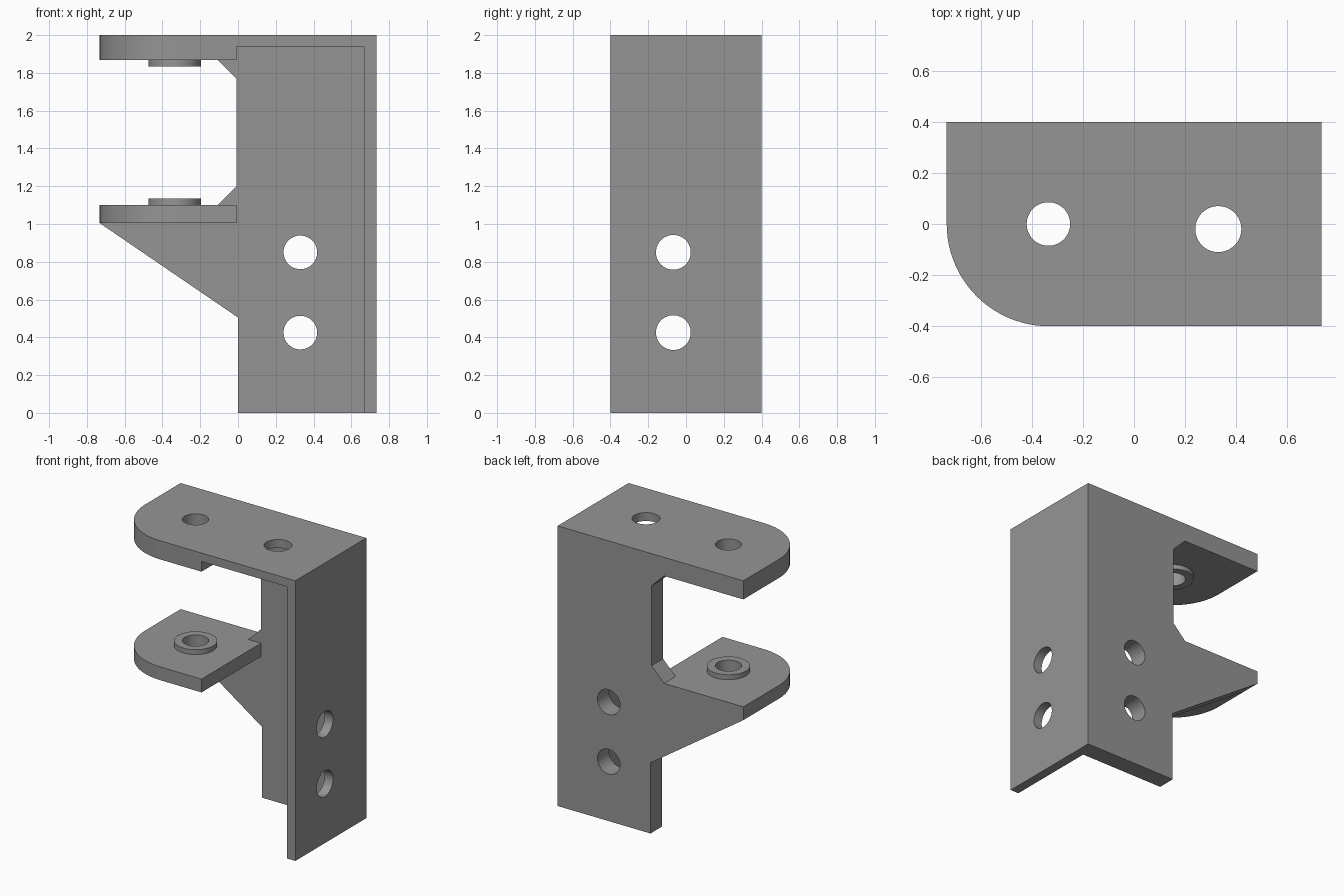
import bpy, bmesh, math
from mathutils import Matrix, Vector

if "Cube" in bpy.data.objects:
    bpy.data.objects.remove(bpy.data.objects["Cube"])

steel = bpy.data.materials.new("grey steel")
steel.diffuse_color = (0.3, 0.3, 0.3, 1)
steel.use_nodes = True
steel.node_tree.nodes["Principled BSDF"].inputs["Base Color"].default_value = steel.diffuse_color


def add_object(name, bm):
    bmesh.ops.recalc_face_normals(bm, faces=bm.faces)
    mesh = bpy.data.meshes.new(name)
    bm.to_mesh(mesh)
    bm.free()
    mesh.materials.append(steel)
    ob = bpy.data.objects.new(name, mesh)
    bpy.context.collection.objects.link(ob)
    return ob


def prism(name, points, extrude):
    """Extrude a closed outline of 3D points along a vector."""
    bm = bmesh.new()
    face = bm.faces.new([bm.verts.new(p) for p in points])
    new = bmesh.ops.extrude_face_region(bm, geom=[face])["geom"]
    bmesh.ops.translate(bm, vec=Vector(extrude),
                        verts=[v for v in new if isinstance(v, bmesh.types.BMVert)])
    return add_object(name, bm)


def box(name, x0, x1, y0, y1, z0, z1):
    return prism(name, [(x0, y0, z0), (x1, y0, z0), (x1, y1, z0), (x0, y1, z0)],
                 (0, 0, z1 - z0))


def cylinder(name, centre, radius, depth, axis="Z"):
    turn = {"X": Matrix.Rotation(math.pi / 2, 4, "Y"),
            "Y": Matrix.Rotation(math.pi / 2, 4, "X"),
            "Z": Matrix()}[axis]
    bm = bmesh.new()
    bmesh.ops.create_cone(bm, cap_ends=True, segments=64, radius1=radius,
                          radius2=radius, depth=depth,
                          matrix=Matrix.Translation(centre) @ turn)
    return add_object(name, bm)


def combine(target, other, operation):
    """Apply one boolean and remove the helper object."""
    other.hide_render = True
    mod = target.modifiers.new("combine", "BOOLEAN")
    mod.operation, mod.object, mod.solver = operation, other, "EXACT"
    bpy.context.view_layer.objects.active = target
    bpy.ops.object.modifier_apply(modifier=mod.name)
    bpy.data.objects.remove(other)


W, D = 0.733, 0.40          # half width, half depth
EDGE = -0.008               # inner edge of the arms
LOW0, LOW1 = 1.005, 1.10    # lower arm
UP0 = 1.867                 # underside of upper arm
PIVOT = -0.335

# Back plate with the sloping gusset and chamfered throat
outline = [(0, 0), (W, 0), (W, 2), (-W, 2), (-W, UP0), (-0.107, UP0),
           (EDGE, 1.77), (EDGE, 1.20), (-0.107, LOW1), (-W, LOW1),
           (-W, LOW0), (0, 0.505)]
bracket = prism("bracket", [(x, D, z) for x, z in outline], (0, -0.13, 0))


# Arms with one rounded front corner
def arm(name, z0, z1):
    arc = [math.pi + math.pi / 2 * i / 24 for i in range(25)]
    pts = [(-W + D + D * math.cos(a), D * math.sin(a), z0) for a in arc]
    pts += [(EDGE, -D, z0), (EDGE, D, z0), (-W, D, z0)]
    return prism(name, pts, (0, 0, z1 - z0))


parts = [
    arm("upper_arm", UP0, 2),
    arm("lower_arm", LOW0, LOW1),
    box("top_plate", EDGE - 0.05, W, -D, D, 1.94, 2),
    box("side_plate", 0.667, W, -D, D, 0, 2),
    # Bosses facing each other on the arms
    cylinder("upper_boss", (PIVOT, 0, 1.86), 0.14, 0.05),
    cylinder("lower_boss", (PIVOT, 0, 1.11), 0.14, 0.05),
]
for part in parts:
    combine(bracket, part, "UNION")

# Pivot holes, top hole and mounting holes
holes = [cylinder("pivot_hole", (PIVOT, 0, 1.5), 0.085, 2),
         cylinder("top_hole", (0.33, -0.02, 1.97), 0.09, 0.3)]
for z in (0.425, 0.85):
    holes.append(cylinder("back_hole", (0.33, 0.335, z), 0.089, 0.4, "Y"))
    holes.append(cylinder("side_hole", (0.70, -0.067, z), 0.092, 0.3, "X"))
for hole in holes:
    combine(bracket, hole, "DIFFERENCE")

# Merge flush faces and smooth only the round surfaces
bm = bmesh.new()
bm.from_mesh(bracket.data)
bmesh.ops.remove_doubles(bm, verts=bm.verts, dist=0.0002)
bmesh.ops.dissolve_limit(bm, angle_limit=math.radians(0.5),
                         verts=bm.verts, edges=bm.edges)
bm.to_mesh(bracket.data)
bm.free()
bpy.ops.object.select_all(action="DESELECT")
bracket.select_set(True)
bpy.context.view_layer.objects.active = bracket
bpy.ops.object.shade_smooth_by_angle(angle=math.radians(30))
